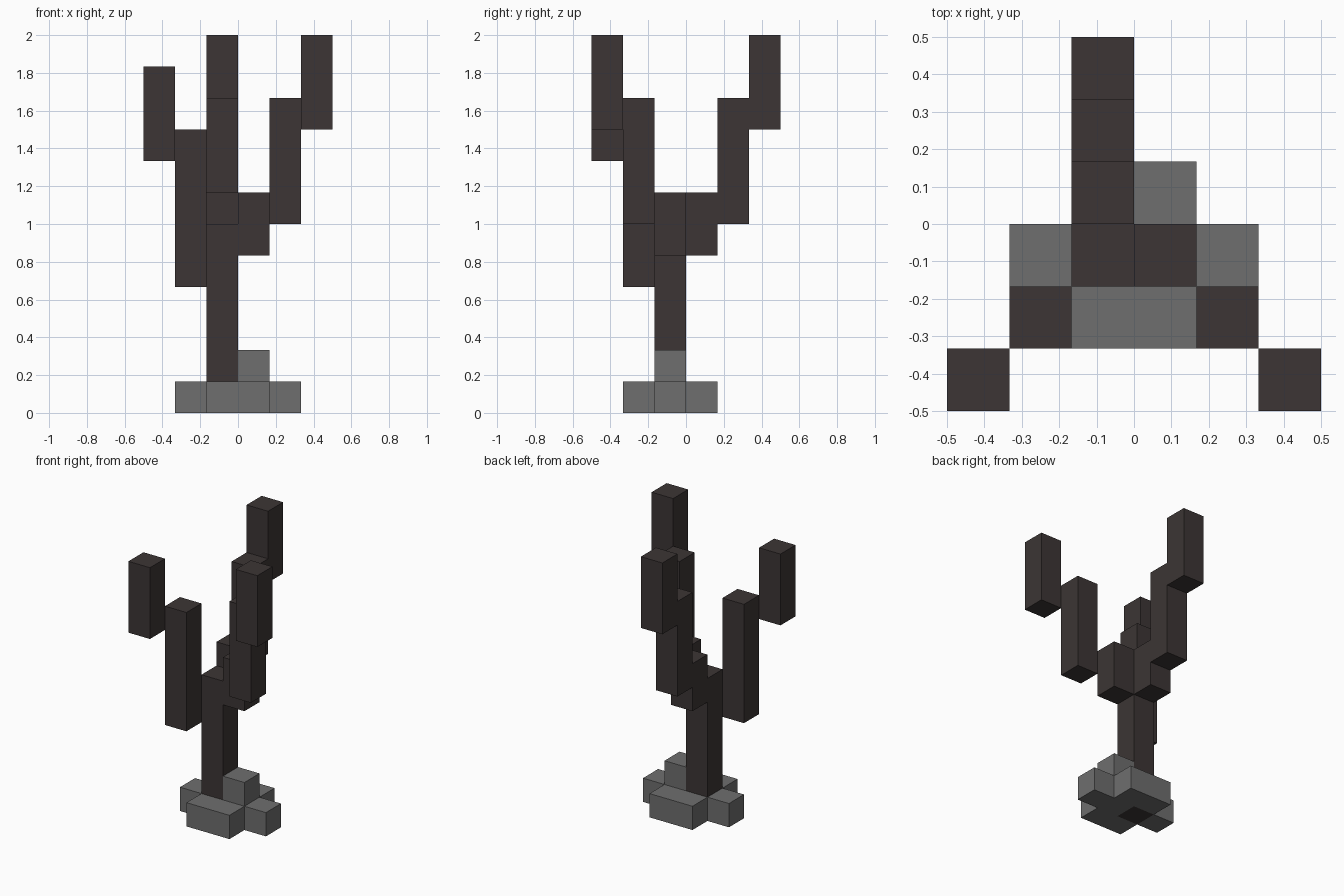
import bpy, bmesh
from mathutils import Vector

if "Cube" in bpy.data.objects:
    bpy.data.objects.remove(bpy.data.objects["Cube"])

U = 1 / 6  # block grid unit


def material(name, rgb):
    m = bpy.data.materials.new(name)
    m.diffuse_color = (*rgb, 1)
    m.use_nodes = True
    m.node_tree.nodes["Principled BSDF"].inputs["Base Color"].default_value = m.diffuse_color
    return m


bark = material("dark bark", (0.045, 0.036, 0.035))
stone = material("grey stone", (0.156, 0.156, 0.156))


def block(name, lo, hi, mat):
    """Box between two grid corners."""
    lo, hi = Vector(lo) * U, Vector(hi) * U
    bm = bmesh.new()
    bmesh.ops.create_cube(bm, size=1)
    size = hi - lo
    for v in bm.verts:
        v.co = Vector(c * s for c, s in zip(v.co, size))
    me = bpy.data.meshes.new(name)
    bm.to_mesh(me)
    bm.free()
    me.materials.append(mat)
    ob = bpy.data.objects.new(name, me)
    ob.location = (lo + hi) / 2
    bpy.context.collection.objects.link(ob)


def column(name, x, y, z0, z1, mat=bark):
    """One-unit-wide upright block."""
    block(name, (x, y, z0), (x + 1, y + 1, z1), mat)


# Trunk
column("trunk", -1, -1, 0, 6)

# Branches: stepped columns, from the trunk outwards
branches = {
    "right_branch": [(0, -1, 5, 7), (1, -2, 6, 10), (2, -3, 9, 12)],
    "left_branch": [(-2, -2, 4, 9), (-3, -3, 8, 11)],
    "back_branch": [(-1, 0, 5, 7), (-1, 1, 6, 10), (-1, 2, 9, 12)],
}
for name, steps in branches.items():
    for i, step in enumerate(steps):
        column(f"{name}_{i + 1}", *step)

# Stones around the foot
block("front_stone", (-1, -2, 0), (1, -1, 1), stone)
block("back_stone", (-1, 0, 0), (1, 1, 1), stone)
column("left_stone", -2, -1, 0, 1, stone)
column("right_stone", 1, -1, 0, 1, stone)
column("tall_stone", 0, -1, 0, 2, stone)
